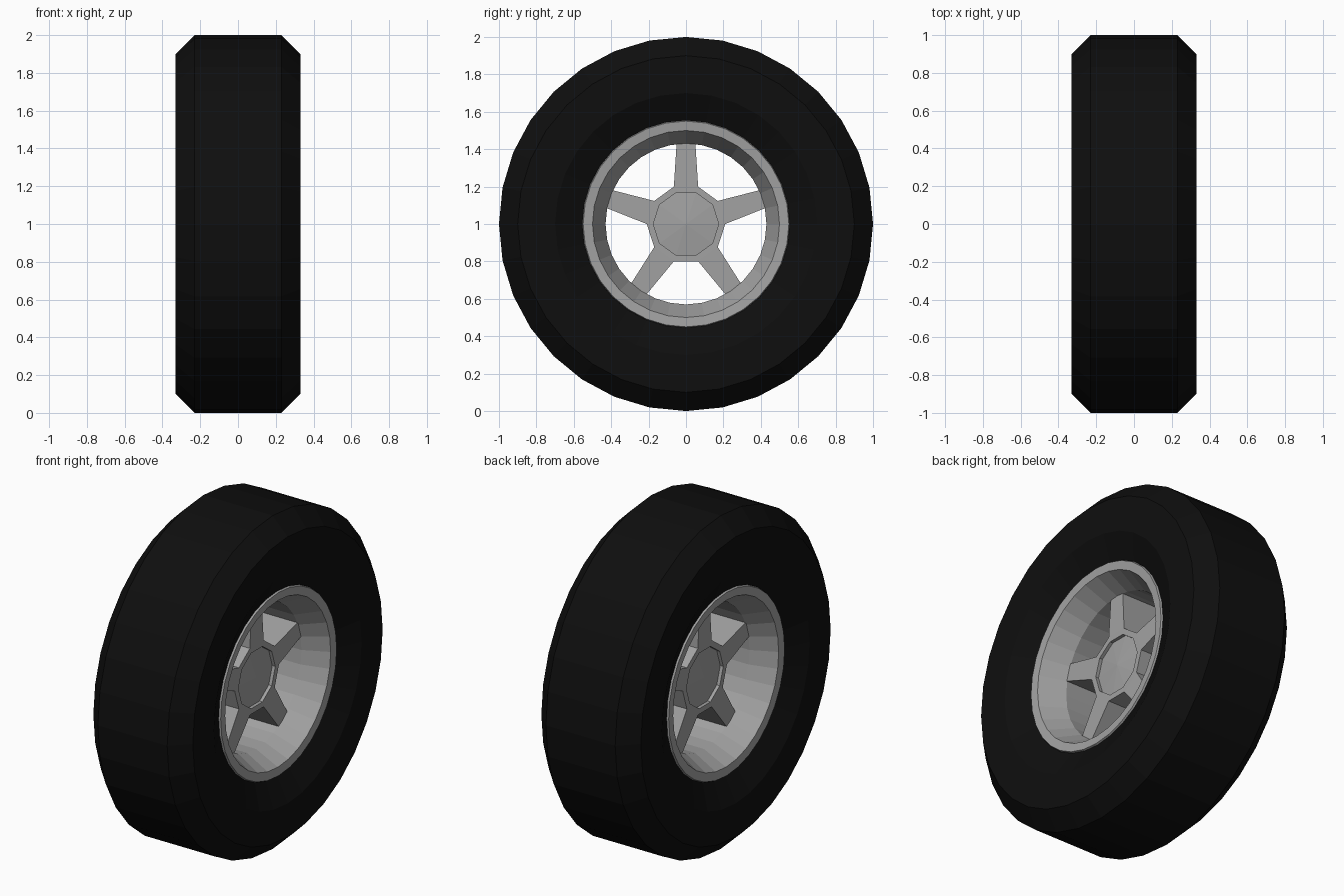
import bpy, bmesh, math

if "Cube" in bpy.data.objects:
    bpy.data.objects.remove(bpy.data.objects["Cube"])


def material(name, rgb):
    m = bpy.data.materials.new(name)
    m.diffuse_color = (*rgb, 1)
    m.use_nodes = True
    m.node_tree.nodes["Principled BSDF"].inputs["Base Color"].default_value = m.diffuse_color
    return m


rubber = material("black rubber", (0.0045, 0.0045, 0.0045))
metal = material("grey metal", (0.36, 0.36, 0.36))


def point(x, r, a):
    # wheel axis runs along x at height 1
    return (x, r * math.cos(a), 1 + r * math.sin(a))


def finish(bm, name, mat):
    bmesh.ops.recalc_face_normals(bm, faces=bm.faces)
    mesh = bpy.data.meshes.new(name)
    bm.to_mesh(mesh)
    bm.free()
    mesh.materials.append(mat)
    obj = bpy.data.objects.new(name, mesh)
    bpy.context.collection.objects.link(obj)


def lathe(name, half, mat, n=32):
    # mirror the half profile (x, r) and revolve it as a closed ring
    profile = half + [(-x, r) for x, r in reversed(half)]
    bm = bmesh.new()
    rings = [[bm.verts.new(point(x, r, 2 * math.pi * i / n)) for x, r in profile]
             for i in range(n)]
    for i in range(n):
        a, b = rings[i], rings[(i + 1) % n]
        for j in range(len(profile)):
            k = (j + 1) % len(profile)
            bm.faces.new((a[j], a[k], b[k], b[j]))
    finish(bm, name, mat)


# Tyre: bevelled tread, flat sidewall, slope in to the rim
lathe("tyre", [(0.22, 0.54), (0.26, 0.555), (0.33, 0.70), (0.33, 0.90), (0.23, 1.0)], rubber)

# Rim: lip, flat flange, tapered wall and straight barrel
lathe("rim", [(0.12, 0.43), (0.265, 0.50), (0.27, 0.55), (0.24, 0.562), (0.2, 0.545)], metal)

# Hub and five spokes: ten-sided hub with a recessed shallow cone on both faces
bm = bmesh.new()
step = math.pi / 5
sides = []
for s in (1, -1):
    def ring(x, r):
        return [bm.verts.new(point(s * x, r, i * step)) for i in range(10)]
    hub, edge, floor = ring(0.125, 0.21), ring(0.125, 0.175), ring(0.105, 0.175)
    apex = bm.verts.new((s * 0.12, 0, 1))
    tips = {}
    for i in range(10):
        j = (i + 1) % 10
        bm.faces.new((hub[i], hub[j], edge[j], edge[i]))
        bm.faces.new((edge[i], edge[j], floor[j], floor[i]))
        bm.faces.new((floor[i], floor[j], apex))
        if i % 2 == 0:
            mid = (i + 0.5) * step
            spread = math.atan2(0.05, 0.435)
            tips[i] = [bm.verts.new(point(s * 0.122, 0.438, mid + d * spread)) for d in (-1, 1)]
            bm.faces.new((hub[i], tips[i][0], tips[i][1], hub[j]))
    sides.append((hub, tips))

# Walls joining the two faces
(hub_a, tips_a), (hub_b, tips_b) = sides
for i in range(10):
    j = (i + 1) % 10
    if i % 2:
        pa, pb = [hub_a[i], hub_a[j]], [hub_b[i], hub_b[j]]
    else:
        pa = [hub_a[i], *tips_a[i], hub_a[j]]
        pb = [hub_b[i], *tips_b[i], hub_b[j]]
    for k in range(len(pa) - 1):
        bm.faces.new((pa[k], pa[k + 1], pb[k + 1], pb[k]))
finish(bm, "hub_and_spokes", metal)
